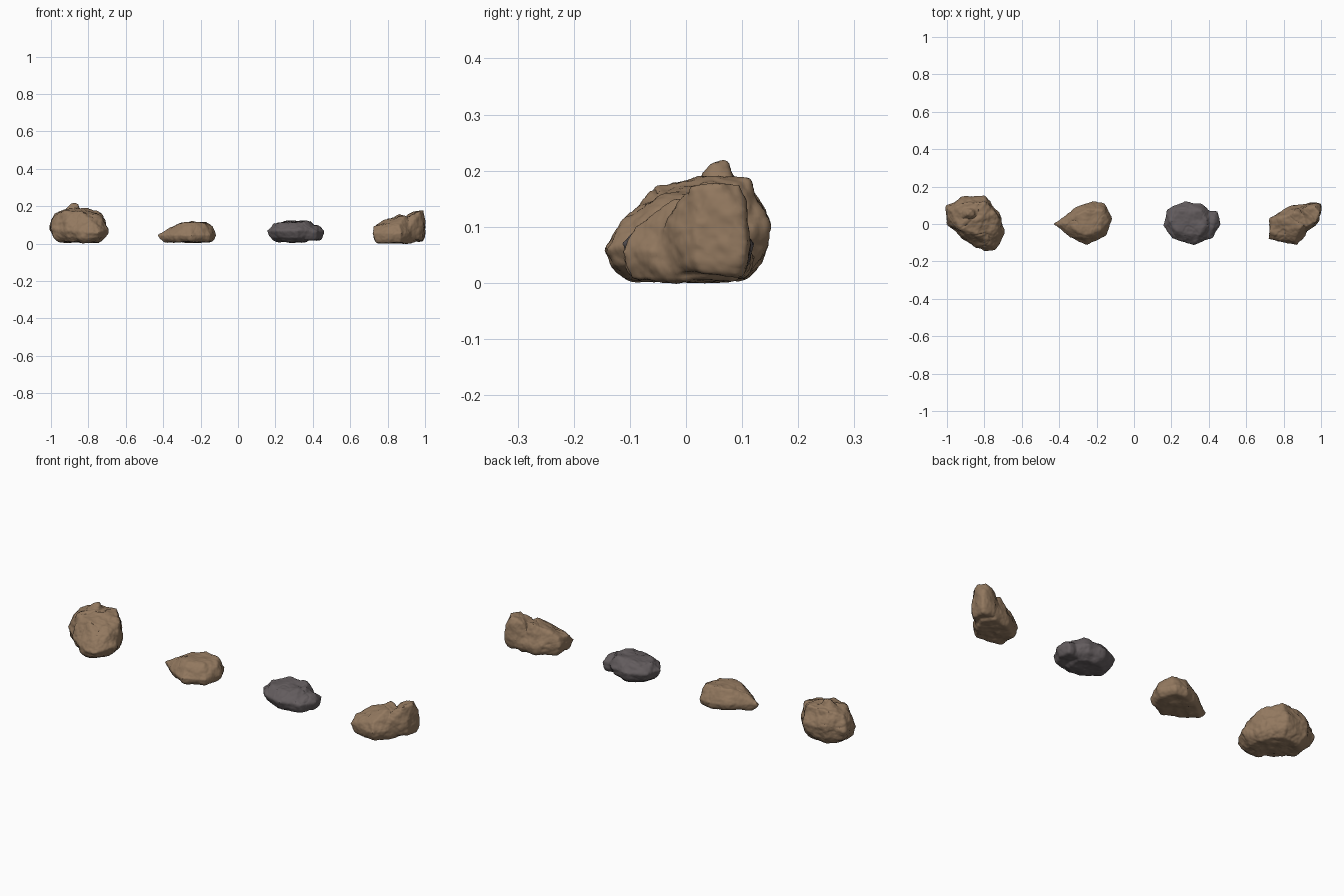
import bpy
import bmesh
from mathutils import Vector, noise

default_cube = bpy.data.objects.get("Cube")
if default_cube:
    bpy.data.objects.remove(default_cube, do_unlink=True)


def make_material(name, colour):
    material = bpy.data.materials.new(name)
    material.use_nodes = True
    material.diffuse_color = colour
    material.node_tree.nodes["Principled BSDF"].inputs["Base Color"].default_value = colour
    return material


sandstone = make_material("brown sandstone", (0.29, 0.19, 0.115, 1))
slate = make_material("dark grey slate", (0.125, 0.108, 0.112, 1))


def add_chunk(bm, points):
    """Add one convex lump; all points are in hundredths of a unit."""
    verts = [bm.verts.new(Vector(point) / 100) for point in points]
    hull = bmesh.ops.convex_hull(bm, input=verts, use_existing_faces=False)
    loose = {v for v in hull["geom_interior"] + hull["geom_unused"]
             if isinstance(v, bmesh.types.BMVert)}
    bmesh.ops.delete(bm, geom=list(loose), context="VERTS")


def weather(point, normal, seed, roughness):
    """Outward offset: swelling, broad dents, small pits, cracks on top."""
    sample = point + Vector((seed, seed, seed))
    broad = noise.noise(sample * 17) * 0.009
    pits = noise.fractal(sample * 40, 0.9, 2, 3) * 0.003
    crack = max(0, 1 - abs(noise.noise(sample * 10 + Vector((5, 0, 0)))) / 0.06)
    crack *= max(0, normal.z) * 0.004
    return 0.004 + (broad + pits - crack) * roughness


def make_rock(name, material, chunks, seed, roughness=1.0):
    bm = bmesh.new()
    for points in chunks:
        add_chunk(bm, points)
    mesh = bpy.data.meshes.new(name)
    bm.to_mesh(mesh)
    bm.free()
    rock = bpy.data.objects.new(name, mesh)
    bpy.context.collection.objects.link(rock)

    # Fuse the lumps and round their edges
    remesh = rock.modifiers.new("fuse", "REMESH")
    remesh.mode = "VOXEL"
    remesh.voxel_size = 0.005
    smooth = rock.modifiers.new("wear", "SMOOTH")
    smooth.iterations = 6
    evaluated = rock.evaluated_get(bpy.context.evaluated_depsgraph_get())
    rock.data = bpy.data.meshes.new_from_object(evaluated)
    rock.modifiers.clear()
    bpy.data.meshes.remove(mesh)
    rock.data.name = name

    # Weather the surface along its normals
    normals = [v.normal.copy() for v in rock.data.vertices]
    for v, normal in zip(rock.data.vertices, normals):
        v.co += normal * weather(v.co, normal, seed, roughness)

    rock.data.materials.clear()
    rock.data.materials.append(material)
    bpy.ops.object.select_all(action="DESELECT")
    rock.select_set(True)
    bpy.context.view_layer.objects.active = rock
    bpy.ops.object.shade_smooth_by_angle(angle=0.8)


def lump(outline, waist, crown, foot_scale, foot_z, tilt=0.0):
    """Plan outline at a (tilted) waist, crown above, rounded shrinking foot."""
    cx = sum(x for x, y in outline) / len(outline)
    cy = sum(y for x, y in outline) / len(outline)
    points = list(crown)
    for drop, shrink in ((0, 0), (0.6, 0.3), (1, 1)):
        scale = 1 - (1 - foot_scale) * shrink
        for x, y in outline:
            z = waist + tilt * y
            points.append((cx + (x - cx) * scale, cy + (y - cy) * scale,
                           z + (foot_z - z) * drop))
    return points


# Large boulder with a small knob on its crown
boulder = lump(
    [(-100, 9), (-92, 15), (-80, 14), (-72, 6), (-69.5, -5),
     (-74, -14), (-80, -14.5), (-91, -8), (-100, 0)], 8,
    [(-98, 7, 16), (-92, 11, 18), (-80, 11, 18), (-73, 4, 16), (-73, -5, 13),
     (-77, -11, 11), (-84, -5, 17), (-93, -2, 17), (-82, 4, 18.8)],
    0.72, 1.2, 0.14)
knob = [(-93, 3, 17), (-92, 9, 17), (-84, 9, 17), (-84, 3, 17),
        (-89, 5, 21), (-87, 7, 21), (-86, 5, 20.5)]
make_rock("large_boulder", sandstone, [boulder, knob], 3, 1.1)

# Low wedge-shaped stone
wedge = lump(
    [(-42.5, 0), (-32, 8), (-22, 12), (-16, 10.5), (-11.8, 3),
     (-15, -6), (-25, -11), (-34, -7)], 4.5,
    [(-36, 0, 9), (-30, 5, 11), (-24, 8, 11.6), (-17, 7, 11),
     (-14, 2, 9), (-18, -3, 10.5), (-26, -6, 11.2)], 0.85, 1.2)
make_rock("wedge_stone", sandstone, [wedge], 8, 0.8)

# Dark flat stone with a low shelf on its left side
slab = lump(
    [(15.8, -1), (18, 7), (27, 12), (36, 10.5), (41, 6),
     (41, -7), (32, -11), (21, -7)], 7,
    [(19, 1, 10.5), (25, 7, 11.6), (36, 7, 12), (39, 2, 12),
     (35, -6, 11), (23, -4, 11)], 0.62, 1.2)
shelf = lump([(36, 6), (44.5, 7), (45.5, 0), (42, -7), (35, -9)], 6.5,
             [(38, 5, 9.5), (43, 4, 9.2), (42, -3, 9.2)], 0.8, 2.2)
make_rock("dark_flat_stone", slate, [slab, shelf], 13, 0.8)

# Leaning stone with a tall corner at the back left
base = lump(
    [(72, -8), (73, 3), (83, 9), (92, 10.5), (97, 4),
     (91, -6), (87, -11), (80, -8.5)], 5.5,
    [(73, -4, 9), (74, 2, 9.5), (79, 3, 12.2), (86, 6, 15), (89, -2, 14.5),
     (86, -9, 10), (94, 3, 14)], 0.85, 0.7)
corner = lump([(87, 8), (93, 11), (99.8, 10.5), (99, 2), (91, -5), (87, -2)], 7,
              [(91, 8, 15), (97, 9.5, 17.6), (99, 6, 17.6), (97, 1, 17.2),
               (92, -1, 14.5)], 0.82, 2)
make_rock("leaning_stone", sandstone, [base, corner], 21, 0.9)
